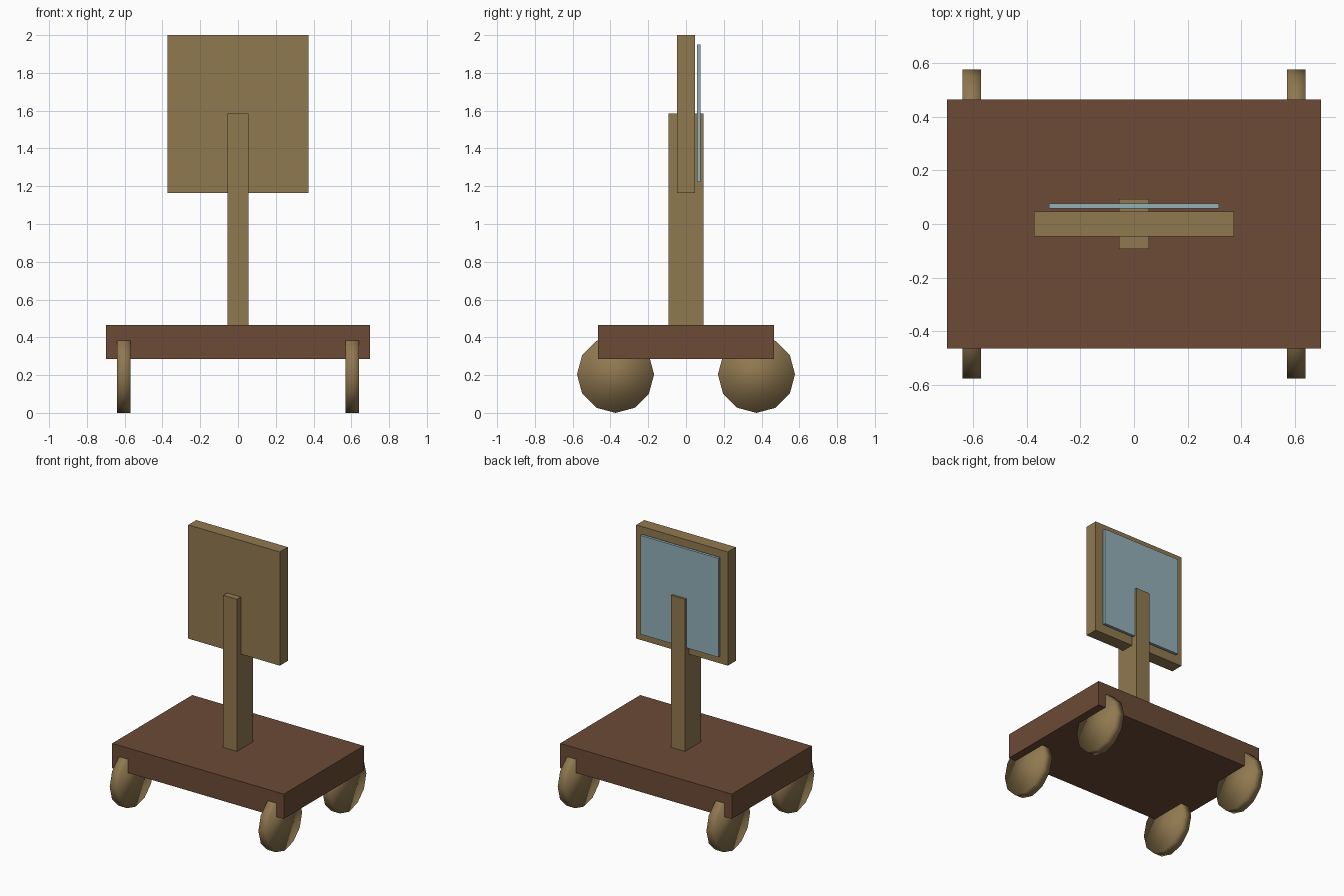
import bpy
import math

if "Cube" in bpy.data.objects:
    bpy.data.objects.remove(bpy.data.objects["Cube"])


def material(name, rgb):
    mat = bpy.data.materials.new(name)
    mat.diffuse_color = (*rgb, 1)
    mat.use_nodes = True
    mat.node_tree.nodes["Principled BSDF"].inputs["Base Color"].default_value = mat.diffuse_color
    return mat


brown = material("dark_wood", (0.15, 0.07, 0.038))
tan = material("light_wood", (0.28, 0.19, 0.08))
blue = material("pale_glass", (0.29, 0.44, 0.48))


def box(name, centre, size, mat):
    bpy.ops.mesh.primitive_cube_add(size=1, location=centre)
    ob = bpy.context.object
    ob.name = name
    ob.scale = size
    bpy.ops.object.transform_apply(location=False, rotation=False, scale=True)
    ob.data.materials.append(mat)
    return ob


def wheel(name, x, y):
    # 12-sided disc with soft shading over the rim, axle along x
    bpy.ops.mesh.primitive_cylinder_add(
        vertices=12, radius=0.204, depth=0.07,
        location=(x, y, 0.204), rotation=(0, math.pi / 2, 0))
    ob = bpy.context.object
    ob.name = name
    bpy.ops.object.transform_apply(location=False, rotation=True, scale=False)
    bpy.ops.object.shade_smooth()
    ob.data.materials.append(tan)


# Cart deck
box("deck", (0, 0, 0.375), (1.396, 0.93, 0.182), brown)

# Upright post
box("post", (0, 0, 1.02), (0.112, 0.186, 1.13), tan)

# Panel with a thin pane floating just behind it
box("panel", (0, 0, 1.582), (0.745, 0.093, 0.836), tan)
box("pane", (0, 0.067, 1.586), (0.634, 0.02, 0.727), blue)

# Four wheels sunk into the deck corners
for side, x in (("left", -0.605), ("right", 0.605)):
    for end, y in (("front", -0.373), ("back", 0.373)):
        wheel(f"{end}_{side}_wheel", x, y)
